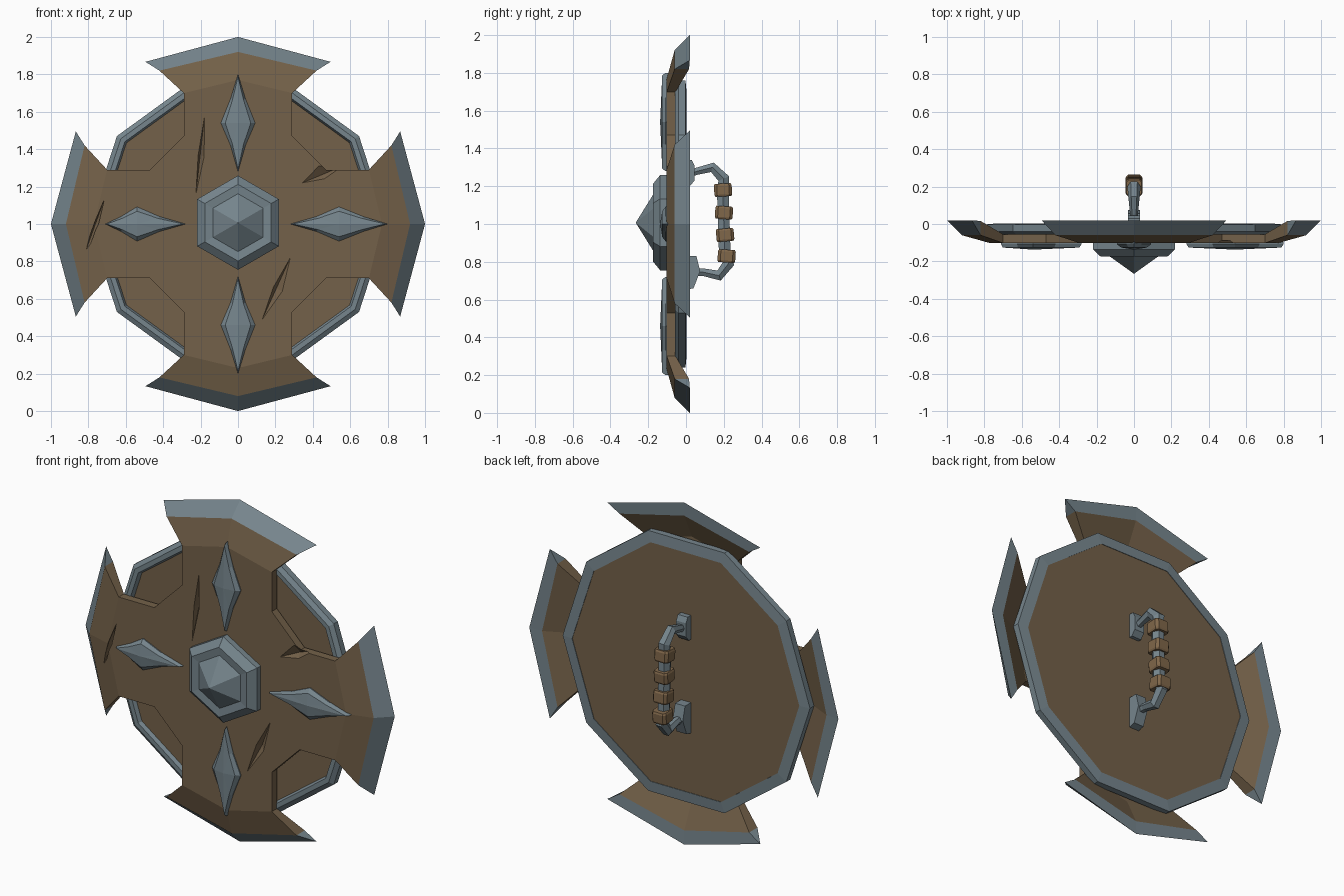
import bpy, bmesh, math
from mathutils import Vector, Matrix

if "Cube" in bpy.data.objects:
    bpy.data.objects.remove(bpy.data.objects["Cube"])


def material(name, rgb):
    m = bpy.data.materials.new(name)
    m.diffuse_color = (*rgb, 1)
    m.use_nodes = True
    m.node_tree.nodes["Principled BSDF"].inputs["Base Color"].default_value = m.diffuse_color
    return m


WOOD = material("brown wood", (0.175, 0.12, 0.067))
STEEL = material("grey steel", (0.18, 0.235, 0.265))
WRAP = material("tan leather", (0.215, 0.135, 0.068))
CENTRE = Vector((0, 0, 1))


def make(name, verts, faces, mats, steel_faces=()):
    bm = bmesh.new()
    vs = [bm.verts.new(v) for v in verts]
    for i, f in enumerate(faces):
        face = bm.faces.new([vs[j] for j in f])
        face.material_index = 1 if i in steel_faces else 0
    bmesh.ops.recalc_face_normals(bm, faces=bm.faces)
    me = bpy.data.meshes.new(name)
    bm.to_mesh(me)
    bm.free()
    for m in mats:
        me.materials.append(m)
    ob = bpy.data.objects.new(name, me)
    bpy.context.collection.objects.link(ob)
    return ob


def loft(name, rings, mat, loop=False):
    """Skin equal-sized rings; cap the ends, or join last to first."""
    n, m = len(rings[0]), len(rings)
    verts = [p for r in rings for p in r]
    faces = [(a * n + i, a * n + (i + 1) % n, (a + 1) % m * n + (i + 1) % n, (a + 1) % m * n + i)
             for a in range(m if loop else m - 1) for i in range(n)]
    if not loop:
        faces += [tuple(range(n)), tuple(range((m - 1) * n, m * n))]
    return make(name, verts, faces, [mat])


def ring(r, y, n, start=0.0):
    return [CENTRE + Vector((r * math.cos(start + math.tau * i / n), y,
                             r * math.sin(start + math.tau * i / n))) for i in range(n)]


def turn(u, v, y, k):
    """Arm coordinates (across u, outward v), turned k quarters clockwise."""
    a = k * math.pi / 2
    c, s = round(math.cos(a)), round(math.sin(a))
    return CENTRE + Vector((u * c + v * s, y, v * c - u * s))


# round ten-sided backing: steel rim and wood panel
rim = [(.735, .003), (.8, -.003), (.8, -.04), (.775, -.057), (.748, -.057), (.735, -.03)]
loft("rim", [ring(r, y, 10) for r, y in rim], STEEL, loop=True)
loft("back_panel", [ring(.74, y, 10) for y in (0, -.035)], WOOD)

# cross-shaped front plate with flared, steel-edged arms
outline = [(-.29, .47), (-.29, .7), (0, .77), (.29, .7), (.29, .47)]
row_in = [(-.42, .82), (0, .92), (.42, .82)]
row_out = [(-.495, .867), (0, 1.0), (.495, .867)]
verts, faces, steel = [], [], set()
for y in (-.102, -.055):
    verts += [turn(u, v, y, k) for k in range(4) for u, v in outline]
faces += [tuple(range(20)), tuple(range(20, 40))]
for k in range(4):
    b = k * 5
    for i in (0, 3, 4):
        p, q = b + i, (b + i + 1) % 20
        faces.append((p, q, q + 20, p + 20))
    s = len(verts)
    for row, y in ((row_in, -.06), (row_out, .02), (row_in, .016)):
        verts += [turn(u, v, y, k) for u, v in row]
    strips = [[b + 1, b + 2, b + 3], [s, s + 1, s + 2], [s + 3, s + 4, s + 5],
              [s + 6, s + 7, s + 8], [b + 21, b + 22, b + 23]]
    for j in range(4):
        for i in range(2):
            if j in (1, 2):
                steel.add(len(faces))
            faces.append((strips[j][i], strips[j][i + 1], strips[j + 1][i + 1], strips[j + 1][i]))
    for e in (0, 2):
        faces.append((strips[0][e], strips[1][e], strips[3][e], strips[4][e]))
        steel.add(len(faces))
        faces.append((strips[1][e], strips[2][e], strips[3][e]))
cross = make("cross_plate", verts, faces, [WOOD, STEEL], steel)

# battle scratches: thin spindles cut from the plate
scratches = [((-.18, 1.57), (-.225, 1.16), .022, -.102), ((-.69, 1.2), (-.83, .81), .024, -.09),
             ((.28, .82), (.13, .49), .035, -.102), ((.345, 1.22), (.56, 1.31), .05, -.102)]
for (x0, z0), (x1, z1), w, y in scratches:
    a, b = Vector((x0, y, z0)), Vector((x1, y, z1))
    side = (b - a).cross(Vector((0, 1, 0))).normalized() * w
    mid, deep = (a + b) / 2, Vector((0, .033, 0))
    cutter = make("scratch_cutter", [a, b, mid + side, mid - side * .5, mid + deep, mid - deep],
                  [(p, q, r) for p in (0, 1) for q in (2, 3) for r in (4, 5)], [WOOD])
    cutter.hide_render = True
    mod = cross.modifiers.new("scratch", "BOOLEAN")
    mod.operation, mod.solver, mod.object = "DIFFERENCE", "EXACT", cutter
    dg = bpy.context.evaluated_depsgraph_get()
    cut = bpy.data.meshes.new_from_object(cross.evaluated_get(dg))
    cross.modifiers.clear()
    cross.data = cut
    bpy.data.objects.remove(cutter)

# four concave diamond studs with a raised ridge
for k, name in enumerate(("top", "right", "bottom", "left")):
    out = .17 if name == "left" else .26
    shape = [(0, out), (.04, out * .5), (.092, 0), (.04, -.12), (0, -.26),
             (-.04, -.12), (-.092, 0), (-.04, out * .5)]
    verts = [turn(u * s, .54 + v * t, y, k)
             for s, t, y in ((1, 1, -.095), (1, 1, -.108), (.74, .95, -.126)) for u, v in shape]
    verts.append(turn(0, .54, -.137, k))
    faces = [tuple(range(8))]
    for i in range(8):
        j = (i + 1) % 8
        faces += [(i, j, j + 8, i + 8), (i + 8, j + 8, j + 16, i + 16), (i + 16, j + 16, 24)]
    make(name + "_stud", verts, faces, [STEEL])

# central hexagonal boss with a pointed tip
boss = [(.252, -.095), (.252, -.137), (.205, -.175), (.155, -.17), (.002, -.265)]
ob = loft("boss", [ring(r, y, 6, math.pi / 2) for r, y in boss], STEEL)
ob.location.z = .007


# handle mounts: side profiles in y-z extruded across x
def prism(name, pts, hx, mat):
    return loft(name, [[Vector((x, y, z)) for y, z in pts] for x in (-hx, hx)], mat)


prism("upper_mount", [(-.005, 1.34), (.03, 1.34), (.045, 1.31), (.045, 1.23), (.02, 1.2),
                      (-.005, 1.2)], .032, STEEL)
prism("lower_mount", [(-.005, .83), (.055, .83), (.075, .75), (.04, .66), (-.005, .65)],
      .032, STEEL)

# handle bar: six-sided section swept along a bent path
path = [(.03, 1.27), (.06, 1.28), (.14, 1.3), (.2, 1.24), (.195, 1.17), (.205, .85),
        (.225, .79), (.175, .727), (.09, .745), (.05, .745)]
size = [.018, .019, .026, .031, .031, .031, .031, .028, .02, .02]
rings = []
for i, (y, z) in enumerate(path):
    p, q = path[max(i - 1, 0)], path[min(i + 1, len(path) - 1)]
    t = Vector((0, q[0] - p[0], q[1] - p[1])).normalized()
    nrm = t.cross(Vector((1, 0, 0)))
    rings.append([Vector((0, y, z)) + size[i] * (1.15 * math.cos(a) * Vector((1, 0, 0))
                  + 1.15 * math.sin(a) * nrm)
                  for a in (math.tau * j / 6 for j in range(6))])
loft("handle_bar", rings, STEEL)

# leather grip wraps, each slightly tilted
for i, (y, z, tilt) in enumerate(((.196, 1.18, 3), (.201, 1.06, -4), (.207, .942, 5), (.215, .83, -4))):
    rot = Matrix.Rotation(math.radians(tilt), 4, 'X')
    oct_ = [(-.045, -.032), (-.032, -.047), (.032, -.047), (.045, -.032),
            (.045, .032), (.032, .047), (-.032, .047), (-.045, .032)]
    rings = [[rot @ Vector((x * s, v * s, h)) + Vector((0, y, z)) for x, v in oct_]
             for s, h in ((.9, -.034), (1, -.024), (1, .024), (.9, .034))]
    loft("grip_wrap_%d" % (i + 1), rings, WRAP)
